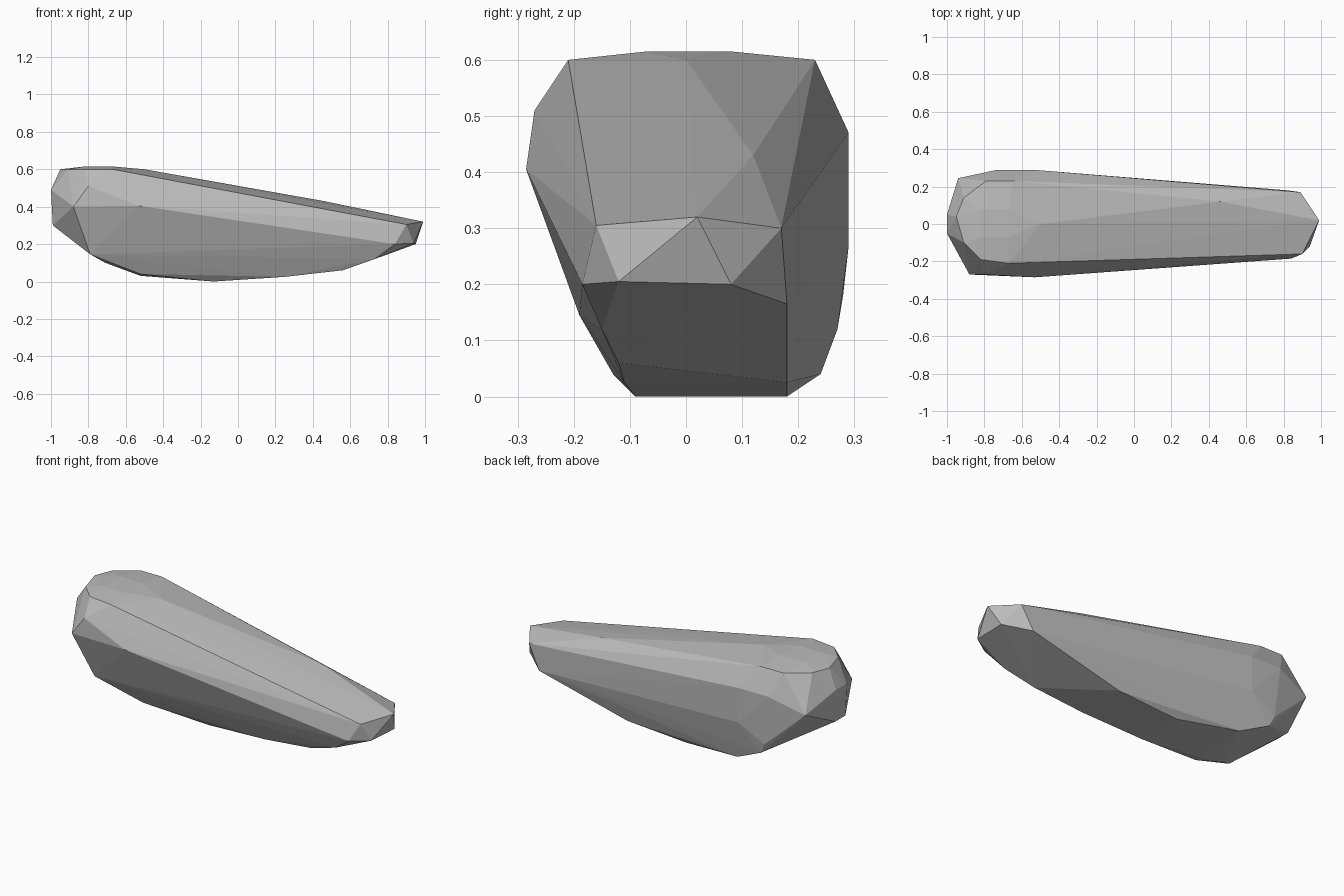
import bpy
import bmesh
from mathutils import Vector

# Remove the default object
default_cube = bpy.data.objects.get("Cube")
if default_cube:
    bpy.data.objects.remove(default_cube, do_unlink=True)

# Corner points of the stone, in hundredths of a unit, grouped by region
CENTIMETRE = 0.01

crown = [(-82, -7, 61.5), (-82, 8, 61.5), (-67, -7, 61.5), (-67, 8, 61.5),
         (-50, 0, 60)]

crown_rim = [(-95, 4, 60), (-91, -10, 60), (-82, -19, 60), (-67, -21, 60),
             (-91, 14, 60), (-79, 23, 60), (-65, 23, 60), (46, 12, 43)]

narrow_tip = [(99, 2, 32), (90, -16, 30.5), (89, 17, 30), (95, 8, 20),
              (94, -12, 20.5), (84, -18.5, 20), (82, 18, 16.5)]

blunt_end = [(-100, -5, 49), (-100, 5, 49), (-99, -5, 30), (-99, 4, 30)]

front_side = [(-88, -27, 40), (-53, -28.5, 40.5), (-80, -27, 51),
              (-79, -19, 14.5)]

back_side = [(-94, 24.5, 40), (-73, 29, 47), (-54, 29, 47), (-54, 29, 27),
             (-70, 28, 18), (-67, 27, 12), (-50, 24, 4)]

belly = [(73, -15, 12), (56, -12, 6), (25, -11, 2.5), (25, 18, 2.5),
         (-13, -9, 0), (-13, 18, 0), (-52, -13, 4), (-52, -8, 3),
         (-71, -13, 10)]


def make_material(name, colour):
    """Create one plain flat-colour material."""
    material = bpy.data.materials.new(name)
    material.use_nodes = True
    material.diffuse_color = colour
    shader = material.node_tree.nodes["Principled BSDF"]
    shader.inputs["Base Color"].default_value = colour
    shader.inputs["Roughness"].default_value = 0.9
    return material


def make_faceted_solid(name, regions, material):
    """Wrap the corner points of all regions in one flat-shaded convex skin."""
    solid = bmesh.new()
    for region in regions:
        for corner in region:
            solid.verts.new(Vector(corner) * CENTIMETRE)

    # Wrap the points, then drop any that lie inside the skin
    bmesh.ops.convex_hull(solid, input=solid.verts[:])
    loose = [vert for vert in solid.verts if not vert.link_faces]
    bmesh.ops.delete(solid, geom=loose, context='VERTS')
    bmesh.ops.recalc_face_normals(solid, faces=solid.faces[:])
    for face in solid.faces:
        face.smooth = False

    mesh = bpy.data.meshes.new(name)
    solid.to_mesh(mesh)
    solid.free()
    mesh.materials.append(material)
    stone = bpy.data.objects.new(name, mesh)
    bpy.context.collection.objects.link(stone)
    return stone


# The long tapering stone
stone_grey = make_material("stone grey", (0.5, 0.5, 0.5, 1))
make_faceted_solid("long_stone",
                   [crown, crown_rim, narrow_tip, blunt_end,
                    front_side, back_side, belly],
                   stone_grey)
